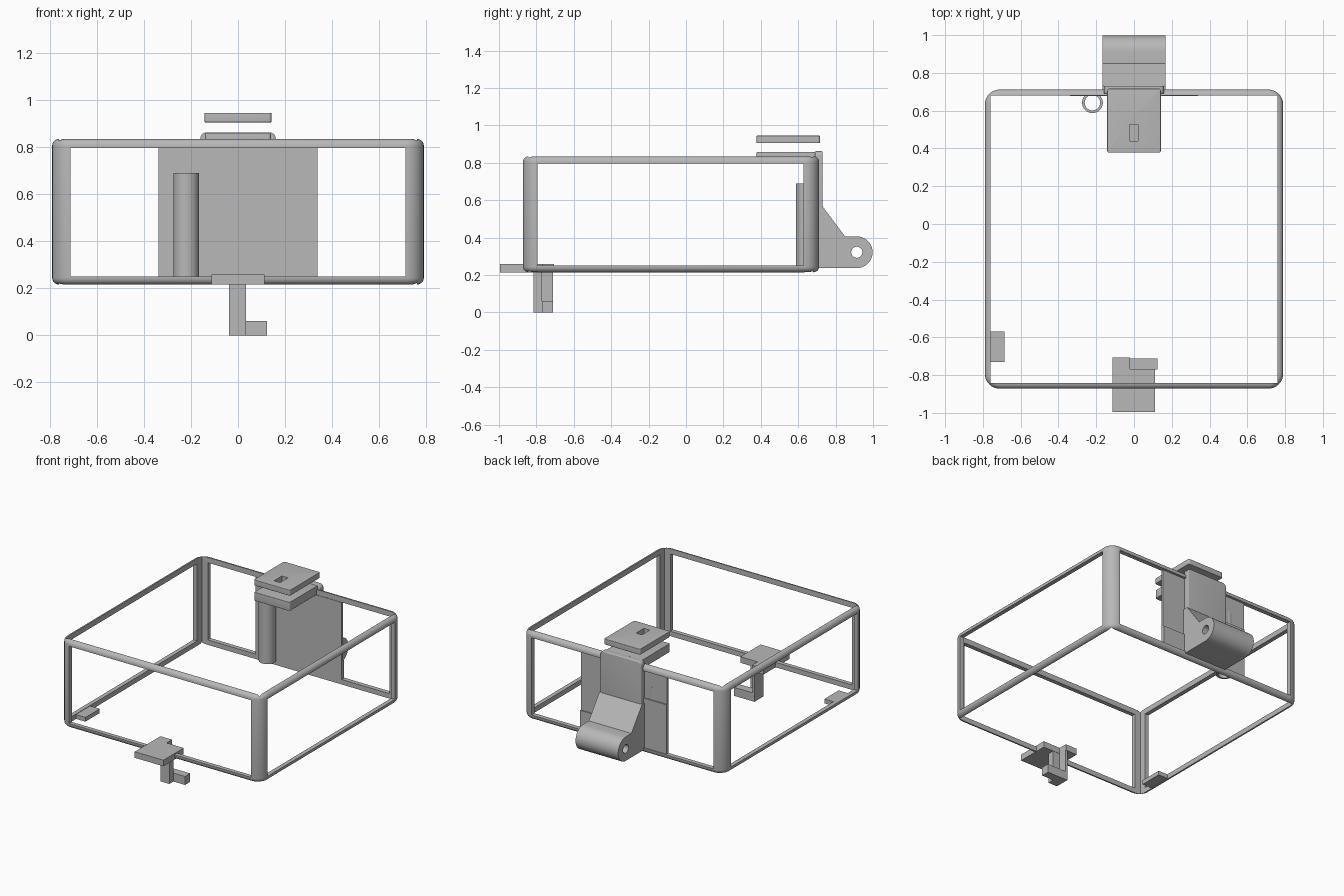
import bpy, bmesh, math
from mathutils import Vector

if "Cube" in bpy.data.objects:
    bpy.data.objects.remove(bpy.data.objects["Cube"])

grey = bpy.data.materials.new("plain grey")
grey.use_nodes = True
GREY = (0.48, 0.48, 0.48, 1)
grey.diffuse_color = GREY
grey.node_tree.nodes["Principled BSDF"].inputs["Base Color"].default_value = GREY


def finish(bm, name):
    bmesh.ops.recalc_face_normals(bm, faces=bm.faces)
    mesh = bpy.data.meshes.new(name)
    bm.to_mesh(mesh)
    bm.free()
    mesh.materials.append(grey)
    obj = bpy.data.objects.new(name, mesh)
    bpy.context.collection.objects.link(obj)
    return obj


def box(name, x, y, z, round_axis=None, radius=0.0, rim=0.0):
    """Box from ranges; rounds edges along one axis, then optionally the rims."""
    bm = bmesh.new()
    bmesh.ops.create_cube(bm, size=1)
    for v in bm.verts:
        v.co = Vector([(a + b) / 2 + c * (b - a) for c, (a, b) in zip(v.co, (x, y, z))])

    def along(e):
        d = e.verts[0].co - e.verts[1].co
        return abs(d[round_axis]) > 0.99 * d.length

    if radius:
        bmesh.ops.bevel(bm, geom=[e for e in bm.edges if along(e)], offset=radius,
                        segments=8, profile=0.5, affect='EDGES')
    if rim:
        caps = [f for f in bm.faces if abs(f.normal[round_axis]) > 0.99]
        bmesh.ops.bevel(bm, geom=list({e for f in caps for e in f.edges}), offset=rim,
                        segments=5, profile=0.5, affect='EDGES')
    return finish(bm, name)


def extrude(name, points, axis, lo, hi):
    """Extrude a flat profile along x (points are y, z) or z (points are x, y)."""
    bm = bmesh.new()
    place = (lambda p: (lo, *p)) if axis == 0 else (lambda p: (*p, lo))
    face = bm.faces.new([bm.verts.new(place(p)) for p in points])
    moved = bmesh.ops.extrude_face_region(bm, geom=[face])["geom"]
    step = Vector((0, 0, 0))
    step[axis] = hi - lo
    bmesh.ops.translate(bm, vec=step, verts=[g for g in moved if isinstance(g, bmesh.types.BMVert)])
    return finish(bm, name)


def arc(cx, cy, r, start, end, n):
    return [(cx + r * math.cos(math.radians(start + (end - start) * i / n)),
             cy + r * math.sin(math.radians(start + (end - start) * i / n)))
            for i in range(n + 1)]


def circle(cx, cy, r, n=32):
    return arc(cx, cy, r, 0, 360, n)[:-1]


def cut(obj, *cutters):
    for c in cutters:
        c.hide_render = True
        mod = obj.modifiers.new("cut", 'BOOLEAN')
        mod.operation, mod.solver, mod.object = 'DIFFERENCE', 'EXACT', c
    bpy.context.view_layer.update()
    deps = bpy.context.evaluated_depsgraph_get()
    mesh = bpy.data.meshes.new_from_object(obj.evaluated_get(deps))
    obj.modifiers.clear()
    obj.data = mesh
    for c in cutters:
        bpy.data.objects.remove(c)
    return obj


# Open box frame: rounded block with all six sides cut through
W, FRONT, BACK = 0.79, -0.872, 0.712
LOW, HIGH = 0.25, 0.797
frame = box("frame", (-W, W), (FRONT, BACK), (0.215, 0.835), 2, 0.08, 0.03)
cut(frame,
    box("cut_sides", (-1, 1), (-0.795, 0.627), (LOW, HIGH)),
    box("cut_front", (-0.713, 0.713), (-1.2, 1.2), (LOW, HIGH)),
    box("cut_top", (-0.76, 0.76), (-0.842, 0.68), (0, 1.2)))

# Back panel with two thin outer plates
box("back_panel", (-0.338, 0.338), (0.677, 0.695), (LOW, HIGH))
box("left_panel_plate", (0.16, 0.338), (0.695, 0.703), (LOW, 0.38))
box("right_panel_plate", (-0.338, -0.16), (0.695, 0.703), (LOW, 0.6))

# Hollow tube standing inside the panel
cut(extrude("tube", circle(-0.22, 0.642, 0.055), 2, LOW, 0.69),
    extrude("cut_tube", circle(-0.22, 0.642, 0.041), 2, 0, 1))

# Hinge lug with sloped gusset and pin hole
CY, CZ, R = 0.913, 0.322, 0.085
lug = [(0.69, CZ - R)] + arc(CY, CZ, R, -90, 90, 16) + [(0.85, CZ + R), (0.73, 0.567), (0.69, 0.567)]
cut(extrude("hinge_lug", lug, 0, -0.167, 0.167),
    extrude("cut_pin", circle(CY, CZ, 0.03, 24), 0, -0.5, 0.5))
box("hinge_back_plate", (-0.16, 0.16), (0.69, 0.731), (0.5, 0.862), 1, 0.025, 0.006)

# Two stacked top plates, the upper one slotted
box("lower_top_plate", (-0.14, 0.14), (0.378, 0.725), (HIGH, 0.858), 2, 0.012, 0.003)
cut(box("upper_top_plate", (-0.142, 0.142), (0.378, 0.717), (0.905, 0.945), 2, 0.012, 0.003),
    box("cut_slot", (-0.025, 0.022), (0.44, 0.528), (0.88, 1)))

# Front latch: notched plate, stepped post and foot
plate = [(-0.113, -0.995), (0.112, -0.995), (0.112, -0.768), (-0.022, -0.768),
         (-0.022, -0.707), (-0.113, -0.707)]
extrude("latch_plate", plate, 2, 0.215, 0.258)
post = [(-0.038, -0.815), (0.033, -0.815), (0.033, -0.77), (-0.022, -0.77),
        (-0.022, -0.712), (-0.038, -0.712)]
extrude("latch_post", post, 2, 0, 0.22)
box("latch_foot", (-0.03, 0.124), (-0.77, -0.712), (0, 0.06))

# Small inner tab on the right rail
box("rail_tab", (-0.765, -0.685), (-0.73, -0.57), (0.217, 0.247))

# Smooth the rounded parts, keep the edges crisp
bpy.ops.object.select_all(action='DESELECT')
for o in bpy.context.collection.objects:
    if o.type == 'MESH':
        o.select_set(True)
        bpy.context.view_layer.objects.active = o
bpy.ops.object.shade_smooth_by_angle(angle=math.radians(30))
